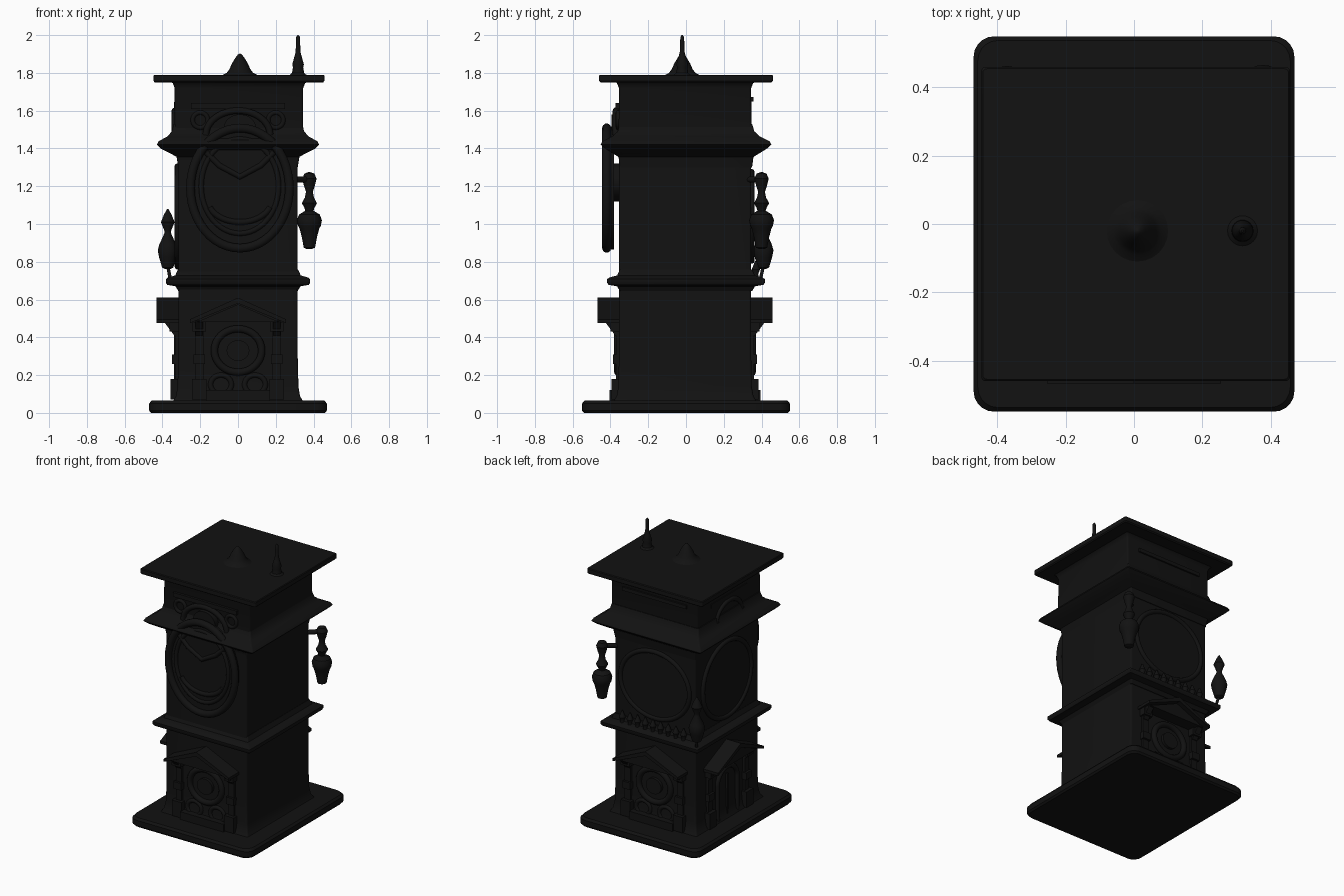
import bpy, bmesh
from math import sin, cos, pi, radians
from mathutils import Vector

if "Cube" in bpy.data.objects:
    bpy.data.objects.remove(bpy.data.objects["Cube"])

stone = bpy.data.materials.new("dark_stone")
stone.diffuse_color = (0.006, 0.006, 0.006, 1)
stone.use_nodes = True
stone.node_tree.nodes["Principled BSDF"].inputs["Base Color"].default_value = stone.diffuse_color


def finish(ob, angle=35):
    ob.data.materials.append(stone)
    bpy.ops.object.select_all(action='DESELECT')
    ob.select_set(True)
    bpy.context.view_layer.objects.active = ob
    if ob.type == 'CURVE':
        bpy.ops.object.convert(target='MESH')
    bpy.ops.object.shade_smooth_by_angle(angle=radians(angle))
    return ob


def from_rings(name, rings):
    """Skin equal-length point loops and cap both ends."""
    bm = bmesh.new()
    loops = [[bm.verts.new(p) for p in ring] for ring in rings]
    n = len(loops[0])
    for a, b in zip(loops, loops[1:]):
        for i in range(n):
            j = (i + 1) % n
            bm.faces.new((a[i], a[j], b[j], b[i]))
    bm.faces.new(loops[0])
    bm.faces.new(loops[-1])
    bmesh.ops.recalc_face_normals(bm, faces=bm.faces)
    me = bpy.data.meshes.new(name)
    bm.to_mesh(me)
    bm.free()
    ob = bpy.data.objects.new(name, me)
    bpy.context.collection.objects.link(ob)
    return finish(ob)


def rect_loft(name, profile, radius, cx=0, cy=0):
    """Rounded rectangles (half x, half y, z) stacked upward."""
    rings = []
    for hx, hy, z in profile:
        ring = []
        for k, (sx, sy) in enumerate(((1, 1), (-1, 1), (-1, -1), (1, -1))):
            for s in range(6):
                a = k * pi / 2 + s * pi / 10
                ring.append((cx + sx * (hx - radius) + radius * cos(a),
                             cy + sy * (hy - radius) + radius * sin(a), z))
        rings.append(ring)
    return from_rings(name, rings)


def lathe(name, x, y, profile, n=24):
    return from_rings(name, [[(x + r * cos(2 * pi * i / n), y + r * sin(2 * pi * i / n), z)
                              for i in range(n)] for r, z in profile])


def on_face(side, u, d, z):
    """Wall coordinates: u along the wall, d outward, z up."""
    return Vector({'front': (u, -0.355 - d, z), 'back': (-u, 0.345 + d, z),
                   'left': (-0.318 - d, -u, z)}[side])


def slab(name, side, outline, d0, d1):
    return from_rings(name, [[on_face(side, u, d, z) for u, z in outline] for d in (d0, d1)])


def box(name, side, u, z, w, h, d):
    return slab(name, side, [(u - w / 2, z - h / 2), (u + w / 2, z - h / 2),
                             (u + w / 2, z + h / 2), (u - w / 2, z + h / 2)], -0.02, d)


def tube(name, pts, r, closed=False):
    cu = bpy.data.curves.new(name, 'CURVE')
    cu.dimensions = '3D'
    cu.bevel_depth = r
    cu.bevel_resolution = 3
    cu.use_fill_caps = True
    sp = cu.splines.new('POLY')
    sp.points.add(len(pts) - 1)
    for p, co in zip(sp.points, pts):
        p.co = (*co, 1)
    sp.use_cyclic_u = closed
    ob = bpy.data.objects.new(name, cu)
    bpy.context.collection.objects.link(ob)
    return finish(ob, 60)


def oval(cu, cz, ru, rz, a0=0, a1=360, n=48):
    return [(cu + ru * cos(radians(a0 + (a1 - a0) * i / n)),
             cz + rz * sin(radians(a0 + (a1 - a0) * i / n))) for i in range(n + (a1 - a0 < 360))]


def relief(name, side, pts, d, r, closed=False):
    return tube(name, [on_face(side, u, d, z) for u, z in pts], r, closed)


# Plinth, tower and cornices
rect_loft("plinth", [(.46, .54, 0), (.47, .55, .012), (.47, .55, .05), (.458, .538, .065)], .06)
rect_loft("tower_lower", [(.35, .385, .05), (.328, .362, .09), (.32, .353, .14), (.316, .35, .3),
                          (.316, .35, 1.4)], .012, 0, -.005)
rect_loft("tower_upper", [(.34, .352, 1.4), (.34, .35, 1.72), (.35, .36, 1.745), (.37, .38, 1.76)],
          .012, .005, -.005)
rect_loft("middle_ledge", [(.316, .35, .645), (.33, .365, .67), (.375, .41, .678), (.382, .418, .69),
                           (.382, .418, .708), (.37, .405, .717), (.332, .364, .728),
                           (.318, .35, .76)], .01)
rect_loft("upper_cornice", [(.316, .35, 1.3), (.325, .357, 1.355), (.36, .39, 1.375),
                            (.41, .43, 1.4), (.43, .452, 1.42), (.42, .442, 1.438),
                            (.375, .392, 1.463), (.35, .362, 1.49), (.341, .35, 1.53)], .01)
rect_loft("flat_roof", [(.446, .452, 1.75), (.452, .46, 1.757), (.452, .46, 1.785),
                        (.448, .455, 1.79)], .012, .005)

# Roof finials
lathe("roof_knob", .01, -.02, [(.1, 1.785), (.07, 1.8), (.055, 1.82), (.042, 1.85), (.024, 1.88),
                               (.01, 1.898), (.002, 1.902)])
lathe("roof_spire", .318, -.02, [(.05, 1.785), (.032, 1.8), (.027, 1.83), (.031, 1.845),
                                 (.021, 1.88), (.013, 1.91), (.011, 1.96), (.01, 1.99), (.003, 2.0)])

# Corner lanterns
lathe("hanging_lantern", .378, .4, [(.015, .868), (.03, .875), (.04, .93), (.052, .975), (.06, .99),
                                    (.066, 1.02), (.055, 1.05), (.022, 1.07), (.026, 1.085),
                                    (.04, 1.11), (.024, 1.14), (.018, 1.17), (.028, 1.2),
                                    (.038, 1.24), (.026, 1.267), (.004, 1.275)])
tube("lantern_arm", [(.3, .33, 1.235), (.34, .365, 1.235), (.378, .4, 1.24)], .016)
lathe("standing_lantern", -.372, .41, [(.015, .762), (.03, .77), (.046, .825), (.053, .86),
                                       (.045, .89), (.018, .95), (.018, .965), (.036, 1.01),
                                       (.02, 1.05), (.003, 1.08)])
tube("lantern_stem", [(-.355, .39, .69), (-.372, .41, .78)], .009)

# Front oval dial, standing off the wall
slab("dial_plate", 'front', oval(.01, 1.19, .265, .325), .025, .06)
slab("dial_mount", 'front', oval(.01, 1.22, .12, .1), -.02, .04)
relief("dial_rim", 'front', oval(.01, 1.19, .262, .318), .065, .024, True)
relief("dial_inner_rim", 'front', oval(.01, 1.2, .205, .25), .06, .014, True)
relief("dial_lower_arc", 'front', oval(.01, 1.13, .17, .12, 200, 340), .06, .016)
relief("dial_chevron", 'front', [(-.17, 1.38), (-.1, 1.31), (.01, 1.25), (.12, 1.31), (.19, 1.38)],
       .06, .016)

# Shallow round dials on the back and left
for side, ru, rz in (('back', .27, .235), ('left', .27, .265)):
    slab(side + "_dial_plate", side, oval(0, 1.04, ru - .01, rz - .01), -.01, .004)
    relief(side + "_dial_rim", side, oval(0, 1.04, ru, rz), .002, .016, True)

# Ornaments in the upper storey
box("upper_lintel", 'front', 0, 1.625, .5, .03, .018)
relief("upper_arch", 'front', oval(0, 1.47, .17, .13, 0, 180), .015, .018)
slab("upper_crest", 'front', oval(.01, 1.51, .085, .07), -.01, .04)
for s in (-1, 1):
    relief("upper_scroll", 'front', oval(s * .2, 1.55, .04, .04), .005, .012, True)
box("upper_left_lintel", 'left', 0, 1.63, .4, .03, .022)
relief("upper_left_arch", 'left', oval(0, 1.49, .14, .11, 0, 180), .018, .016)
box("upper_back_lintel", 'back', 0, 1.66, .5, .025, .012)

# Porches with gabled canopies, columns and round or arched panels
for side in ('front', 'back', 'left'):
    slab(side + "_gable_wall", side, [(-.22, .48), (.22, .48), (0, .575)], -.02, .085)
    for s in (-1, 1):
        slab(side + "_gable_roof", side, [(0, .58), (s * .255, .475), (s * .255, .495), (0, .61)],
             -.02, .113)
        # Column with foot and capital
        for part, z, w, h, d in (("column", .28, .045, .36, .016), ("foot", .125, .075, .11, .04),
                                 ("capital", .455, .07, .05, .045), ("band", .285, .06, .05, .032)):
            box(side + "_porch_" + part, side, s * .205, z, w, h, d)
        # Sloping bracket under the canopy
        p = [(s * .205 + w, d, z) for w in (-.02, .02)
             for d, z in ((-.02, .4), (.02, .41), (.08, .49), (-.02, .49))]
        from_rings(side + "_porch_bracket", [[on_face(side, *q) for q in p[:4]],
                                             [on_face(side, *q) for q in p[4:]]])
    if side == 'left':
        relief("left_door_arch", side, [(-.11, .07)] + oval(0, .32, .11, .1, 180, 0) + [(.11, .07)],
               .005, .016)
        box("left_door_seam", side, 0, .22, .015, .3, .012)
    else:
        relief(side + "_panel_ring", side, oval(0, .33, .125, .115), .005, .02, True)
        slab(side + "_panel_boss", side, oval(0, .33, .06, .055), -.01, .02)
        for s in (-1, 1):
            relief(side + "_panel_scroll", side, oval(s * .09, .15, .055, .05), .002, .014, True)
        box(side + "_door_step", side, 0, .09, .34, .06, .05)

# Row of small balusters along the back ledge
for i in range(9):
    x = -.24 + i * .06
    lathe("back_baluster", x, .37, [(.018, .7), (.012, .735), (.022, .76), (.01, .79), (.004, .805)], 12)
